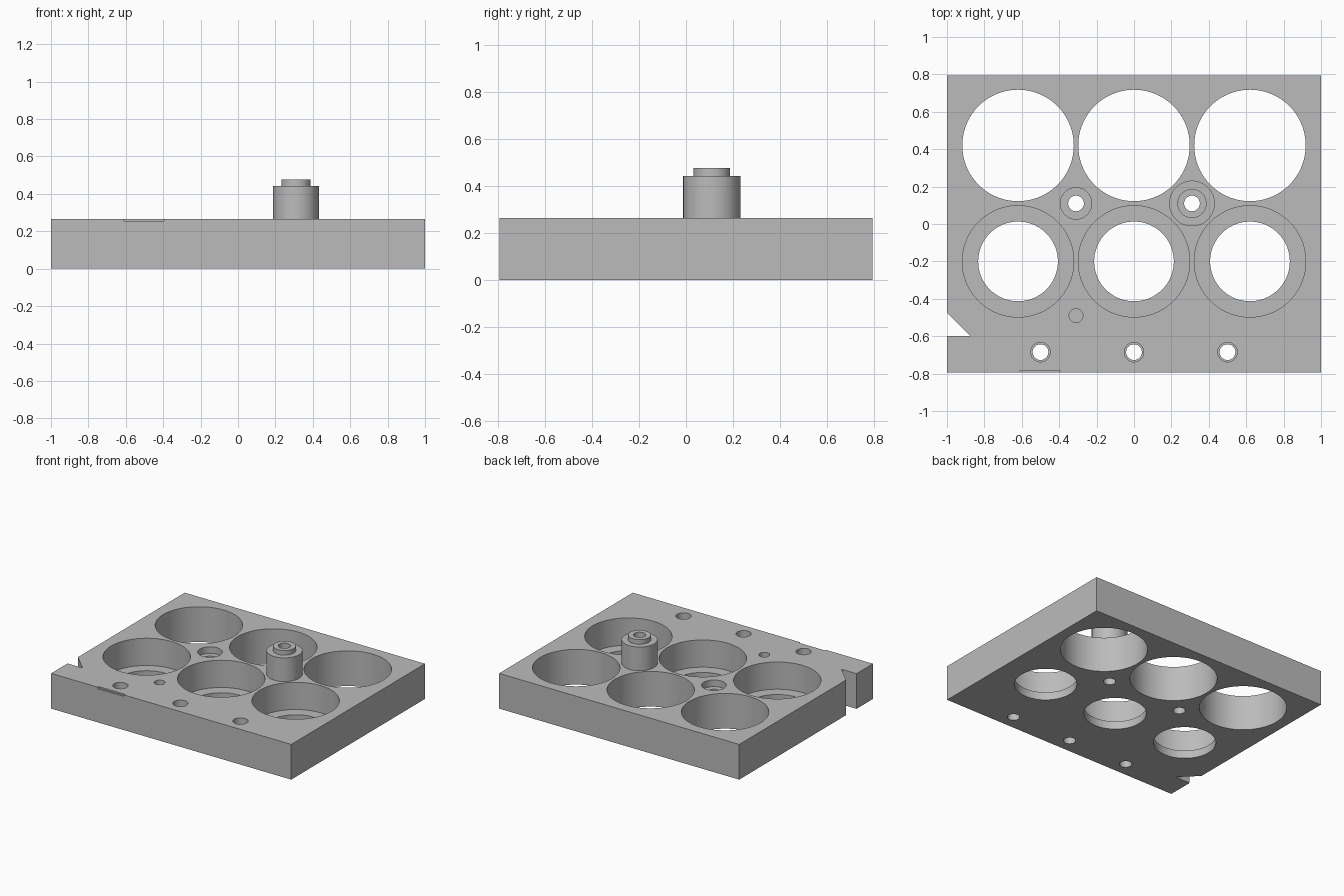
import bpy, bmesh
from math import cos, sin, pi, radians

cube = bpy.data.objects.get("Cube")
if cube:
    bpy.data.objects.remove(cube, do_unlink=True)

TOP = 0.265       # plate thickness
UNDER = -0.1      # cutters overshoot the plate
OVER = TOP + 0.1

grey = bpy.data.materials.new("plain grey")
grey.use_nodes = True
grey.diffuse_color = (0.5, 0.5, 0.5, 1)
grey.node_tree.nodes["Principled BSDF"].inputs["Base Color"].default_value = (0.5, 0.5, 0.5, 1)


def make_object(name, bm):
    bmesh.ops.recalc_face_normals(bm, faces=bm.faces)
    mesh = bpy.data.meshes.new(name)
    bm.to_mesh(mesh)
    bm.free()
    mesh.materials.append(grey)
    obj = bpy.data.objects.new(name, mesh)
    bpy.context.collection.objects.link(obj)
    return obj


def lathe(bm, x, y, profile, closed=False, sides=72):
    """Revolve (radius, z) points about a vertical axis; cap the ends unless closed."""
    rings = [[bm.verts.new((x + r * cos(2 * pi * i / sides), y + r * sin(2 * pi * i / sides), z))
              for i in range(sides)] for r, z in profile]
    pairs = list(zip(rings, rings[1:]))
    if closed:
        pairs.append((rings[-1], rings[0]))
    else:
        bm.faces.new(rings[0])
        bm.faces.new(rings[-1])
    for a, b in pairs:
        for i in range(sides):
            j = (i + 1) % sides
            bm.faces.new((a[i], a[j], b[j], b[i]))


def stepped_hole(bm, x, y, small, large, step_z):
    lathe(bm, x, y, [(small, UNDER), (small, step_z), (large, step_z), (large, OVER)])


def smooth(obj):
    bpy.ops.object.select_all(action="DESELECT")
    obj.select_set(True)
    bpy.context.view_layer.objects.active = obj
    bpy.ops.object.shade_smooth_by_angle(angle=radians(30))


# Plate outline with the triangular side notch
bm = bmesh.new()
outline = [(-1, -0.795), (1, -0.795), (1, 0.795), (-1, 0.795),
           (-1, -0.475), (-0.875, -0.6), (-1, -0.6)]
base = bm.faces.new([bm.verts.new((x, y, 0)) for x, y in outline])
up = bmesh.ops.extrude_face_region(bm, geom=[base])["geom"]
bmesh.ops.translate(bm, vec=(0, 0, TOP), verts=[v for v in up if isinstance(v, bmesh.types.BMVert)])
plate = make_object("plate", bm)

# All holes gathered in one cutter
bm = bmesh.new()
for x in (-0.62, 0, 0.62):
    lathe(bm, x, 0.42, [(0.298, UNDER), (0.298, OVER)])     # rear through holes
    stepped_hole(bm, x, -0.2, 0.213, 0.298, 0.06)           # front ledged pockets
for x in (-0.5, 0, 0.5):
    stepped_hole(bm, x, -0.685, 0.042, 0.052, 0.12)         # front screw holes
stepped_hole(bm, -0.31, 0.11, 0.042, 0.084, TOP - 0.05)     # locating recess
lathe(bm, 0.31, 0.11, [(0.042, UNDER), (0.042, OVER)])      # bore under the post
lathe(bm, -0.31, -0.49, [(0.037, 0.12), (0.037, OVER)])     # blind pin hole
# Shallow notch on the front top edge
notch = bmesh.ops.create_cube(bm, size=1)["verts"]
bmesh.ops.scale(bm, vec=(0.215, 0.04, 0.04), verts=notch)
bmesh.ops.translate(bm, vec=(-0.502, -0.803, TOP + 0.009), verts=notch)
cutter = make_object("hole_cutter", bm)
cutter.hide_render = True

cut = plate.modifiers.new("holes", "BOOLEAN")
cut.operation = "DIFFERENCE"
cut.solver = "EXACT"
cut.object = cutter
bpy.context.view_layer.objects.active = plate
bpy.ops.object.modifier_apply(modifier=cut.name)
bpy.data.objects.remove(cutter, do_unlink=True)
smooth(plate)

# Hollow stepped post standing on the plate
bm = bmesh.new()
lathe(bm, 0.31, 0.11, [(0.042, TOP), (0.122, TOP), (0.122, 0.443), (0.078, 0.443),
                       (0.078, 0.478), (0.042, 0.478)], closed=True)
smooth(make_object("locating_post", bm))
